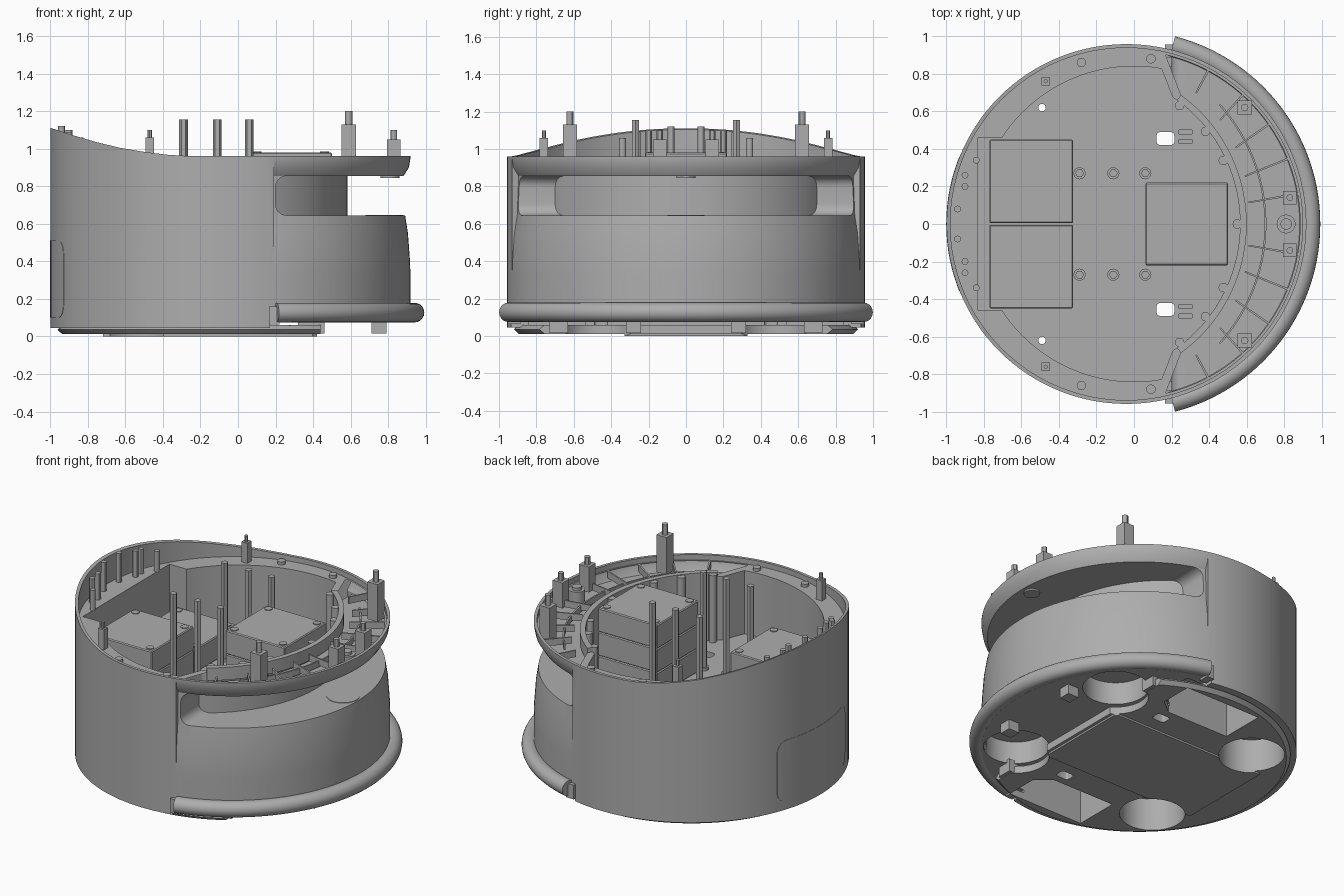
import bpy, bmesh, math
from mathutils import Matrix

if "Cube" in bpy.data.objects:
    bpy.data.objects.remove(bpy.data.objects["Cube"])

CX = -0.04          # axis of the round body
INNER = -0.25       # axis of the curved inner wall
FLOOR = 0.5         # height of the cavity floor

grey = bpy.data.materials.new("plain grey")
grey.use_nodes = True
grey.diffuse_color = (0.42, 0.42, 0.42, 1)
grey.node_tree.nodes["Principled BSDF"].inputs["Base Color"].default_value = grey.diffuse_color
grey.node_tree.nodes["Principled BSDF"].inputs["Roughness"].default_value = 0.6


def finish(name, bm):
    bmesh.ops.recalc_face_normals(bm, faces=bm.faces)
    mesh = bpy.data.meshes.new(name)
    bm.to_mesh(mesh)
    bm.free()
    mesh.materials.append(grey)
    ob = bpy.data.objects.new(name, mesh)
    bpy.context.collection.objects.link(ob)
    return ob


def prism(name, pts, z0, z1):
    bm = bmesh.new()
    face = bm.faces.new([bm.verts.new((x, y, z0)) for x, y in pts])
    up = bmesh.ops.extrude_face_region(bm, geom=[face])["geom"]
    bmesh.ops.translate(bm, verts=[v for v in up if isinstance(v, bmesh.types.BMVert)],
                        vec=(0, 0, z1 - z0))
    return finish(name, bm)


def arc(cx, r, a0, a1, n=24):
    steps = [math.radians(a0 + (a1 - a0) * i / n) for i in range(n + 1)]
    return [(cx + r * math.cos(a), r * math.sin(a)) for a in steps]


def cyl(name, x, y, r, z0, z1, n=20):
    return prism(name, [(px, py + y) for px, py in arc(x, r, 0, 360 - 360 / n, n - 1)], z0, z1)


def box(name, x0, x1, y0, y1, z0, z1):
    return prism(name, [(x0, y0), (x1, y0), (x1, y1), (x0, y1)], z0, z1)


def sweep(name, profile, cx, a0, a1, n=64):
    """Sweep a closed (radius, z) profile round a vertical axis."""
    bm = bmesh.new()
    rings = []
    for i in range(n + 1):
        a = math.radians(a0 + (a1 - a0) * i / n)
        rings.append([bm.verts.new((cx + r * math.cos(a), r * math.sin(a), z)) for r, z in profile])
    m = len(profile)
    for p, q in zip(rings, rings[1:]):
        for j in range(m):
            bm.faces.new((p[j], p[(j + 1) % m], q[(j + 1) % m], q[j]))
    bm.faces.new(rings[0])
    bm.faces.new(rings[-1])
    return finish(name, bm)


def apply(ob, kind, **settings):
    mod = ob.modifiers.new(kind, kind)
    for key, value in settings.items():
        setattr(mod, key, value)
    bpy.context.view_layer.objects.active = ob
    bpy.ops.object.modifier_apply(modifier=mod.name)


def cut(targets, cutter, operation="DIFFERENCE"):
    for ob in targets:
        apply(ob, "BOOLEAN", operation=operation, object=cutter, solver="EXACT")
    bpy.data.objects.remove(cutter)


# Round shell, underside plate and raised centre slab
body = cyl("body_shell", CX, 0, 0.958, 0.045, 1.13, 128)
plate = cyl("bottom_plate", CX, 0, 0.92, 0.012, 0.06, 96)
apply(plate, "BEVEL", width=0.03, segments=1, limit_method="ANGLE")
slab = box("bottom_slab", -0.72, 0.42, -0.33, 0.33, 0, 0.03)
floor = [body, plate, slab]

# Rim that sweeps up towards the back
rim = [(1.2, 0.96), (-0.25, 0.96), (-0.38, 0.968), (-0.5, 0.983), (-0.63, 1.005),
       (-0.75, 1.034), (-0.88, 1.072), (-1.05, 1.128), (-1.05, 1.4), (1.2, 1.4)]
cutter = prism("rim_cutter", rim, -1.1, 1.1)
cutter.data.transform(Matrix.Rotation(math.pi / 2, 4, "X"))
cut([body], cutter)

# Deck inside the rim
cut([body], cyl("deck_cutter", CX, 0, 0.938, 0.925, 1.4, 128))

# Main cavity with a straight rear bay and curved front wall
half = arc(INNER, 0.815, 0, 56) + arc(0, 0.84, 80, 146.8)
outline = half + [(-0.83, 0.46), (-0.83, -0.46)] + [(x, -y) for x, y in reversed(half[1:])]
cut([body], prism("cavity_cutter", outline, FLOOR, 1.4))

# Tapered front panel and lip
taper = [(0.962, 0.2), (0.956, 0.4), (0.945, 0.55), (0.93, 0.645), (0.922, 0.855),
         (0.95, 0.9), (0.962, 0.97), (1.2, 0.97), (1.2, 0.2)]
cut([body], sweep("taper_cutter", taper, CX, -76, 76))

# Deep grip opening round the front, stopping at the curved inner wall
grip = box("grip_cutter", 0.2, 1.6, -1.3, 1.3, 0.645, 0.855)
apply(grip, "BEVEL", width=0.06, segments=6, limit_method="ANGLE")
cut([grip], cyl("grip_core", INNER, 0, 0.832, 0.5, 1.0, 128))
cut([body], grip)

# Front tray above the opening
tray = arc(INNER, 0.85, -54, 54, 32) + arc(CX, 0.925, 77, -77, 48)
cut([body], prism("tray_cutter", tray, 0.89, 1.4))

# Clearance under the front
cut([body], box("front_clearance", 0.17, 1.2, -1.1, 1.1, 0, 0.08))
cut([plate], box("plate_clearance", 0.44, 1.2, -1.1, 1.1, 0, 0.1))

# Wheel wells, drive bays and floor holes
for s in (-1, 1):
    for x in (-0.54, 0.54):
        cut(floor, cyl("well_cutter", x, 0.47 * s, 0.2, -0.1, 0.23, 40))
    bay = [(-0.28, 0.54), (0.18, 0.54), (0.28, 0.62), (0.28, 0.84), (-0.28, 0.84)]
    cut(floor[:2], prism("bay_cutter", [(x, y * s) for x, y in bay], -0.1, 0.24))
    slot = box("slot_cutter", 0.12, 0.215, 0.455 * s - 0.035, 0.455 * s + 0.035, -0.1, 0.6)
    apply(slot, "BEVEL", width=0.02, segments=3, limit_method="ANGLE")
    cut(floor[:2], slot)
    cut(floor[:2], cyl("hole_cutter", -0.49, 0.62 * s, 0.02, -0.1, 0.6))
    for y in (0.44, 0.49):
        cut([body], box("vent_cutter", 0.24, 0.31, y * s - 0.01, y * s + 0.01, FLOOR - 0.02, 0.6))

# Rear hatch, a thin rounded cover on the curved wall
hatch = cyl("rear_hatch", CX, 0, 0.96, 0.09, 0.52, 128)
cutter = prism("hatch_cutter", [(-0.36, 0.1), (0.36, 0.1), (0.36, 0.51), (-0.36, 0.51)], -1.1, -0.85)
apply(cutter, "BEVEL", width=0.07, segments=5, limit_method="ANGLE")
cutter.data.transform(Matrix(((0, 0, 1, 0), (1, 0, 0, 0), (0, 1, 0, 0), (0, 0, 0, 1))))
cut([hatch], cutter, "INTERSECT")

# Bumper tube, brackets and feet
ring = [(0.98 + 0.052 * math.cos(i * math.pi / 10), 0.127 + 0.052 * math.sin(i * math.pi / 10))
        for i in range(20)]
sweep("bumper", ring, CX, -75.5, 75.5, 96)
for s in (-1, 1):
    box("bumper_bracket", 0.165, 0.22, 0.92 * s - 0.035, 0.92 * s + 0.035, 0.065, 0.16)
    box("under_foot", 0.32, 0.46, 0.68 * s - 0.05, 0.68 * s + 0.05, 0.015, 0.1)
    box("front_foot", 0.71, 0.79, 0.28 * s - 0.04, 0.28 * s + 0.04, 0.015, 0.1)


def stack(name, x0, x1, y0, y1, layers):
    for i in range(layers):
        ob = box(name, x0, x1, y0, y1, FLOOR + 0.16 * i, FLOOR + 0.16 * (i + 1))
        apply(ob, "BEVEL", width=0.006, segments=1)
    top = FLOOR + 0.16 * layers
    for x in (x0 + 0.04, x1 - 0.04):
        for y in (y0 + 0.04, y1 - 0.04):
            cyl(name + "_bolt", x, y, 0.024, top - 0.01, top + 0.005)


# Stacked modules in the cavity
stack("rear_module_left", -0.77, -0.325, 0.004, 0.45, 1)
stack("rear_module_right", -0.77, -0.325, -0.45, -0.004, 2)
stack("front_module", 0.06, 0.5, -0.22, 0.22, 3)


def post(name, x, y, w, z0, z1, z2):
    box(name, x - w, x + w, y - w, y + w, z0, z1)
    cyl(name + "_pin", x, y, w * 0.5, z1, z2, 12)


# Posts, standoffs and screw bosses, mirrored side to side
for s in (-1, 1):
    for x in (-0.29, -0.11, 0.06):
        cyl("standoff", x, 0.27 * s, 0.023, FLOOR, 1.155, 6)
        cyl("standoff_foot", x, 0.27 * s, 0.032, FLOOR, FLOOR + 0.02)
    post("tall_post", 0.59, 0.62 * s, 0.038, 0.88, 1.13, 1.2)
    post("front_post", 0.83, 0.14 * s, 0.036, 0.88, 1.05, 1.1)
    post("side_post", -0.47, 0.76 * s, 0.022, 0.92, 1.06, 1.1)
    for x, y, top in ((-0.9, 0.2, 1.1), (-0.9, 0.26, 1.09), (-0.84, 0.34, 1.06), (-0.94, 0.08, 1.12)):
        cyl("rear_boss", x, y * s, 0.018, 0.92, top, 12)
    for x, y in ((-0.28, 0.86), (0.09, 0.88)):
        cyl("screw_boss", x, y * s, 0.025, 0.87, 0.945, 14)

# Screw pillars along the curved inner wall
for a in (-52, -38, -25, 0, 25, 38, 52):
    t = math.radians(a)
    cyl("wall_pillar", INNER + 0.8 * math.cos(t), 0.8 * math.sin(t), 0.025, FLOOR, 0.95, 14)

# Ribs and socket in the front tray
sweep("tray_inner_rail", [(0.815, 0.87), (0.85, 0.87), (0.85, 0.955), (0.815, 0.955)], INNER, -54, 54)
sweep("tray_middle_rib", [(0.945, 0.87), (0.955, 0.87), (0.955, 0.91), (0.945, 0.91)], INNER, -42, 42)
for a in (-62, -48, -35, -22, -10, 10, 22, 35, 48, 62):
    inner = 0.65 + 0.14 * (abs(a) / 62) ** 1.5
    sweep("tray_rib", [(inner, 0.88), (0.928, 0.88), (0.928, 0.925), (inner, 0.925)], CX, a - 0.35, a + 0.35, 1)
cyl("socket", 0.81, 0, 0.05, 0.845, 0.94, 28)
cyl("socket_cap", 0.81, 0, 0.03, 0.94, 0.96, 28)
cyl("shelf_disc", 0.78, 0, 0.1, 0.64, 0.648, 40)

# Smooth round surfaces, crisp edges
bpy.ops.object.select_all(action="DESELECT")
for ob in bpy.context.scene.objects:
    if ob.type == "MESH":
        ob.select_set(True)
        bpy.context.view_layer.objects.active = ob
bpy.ops.object.shade_smooth_by_angle(angle=math.radians(30))
